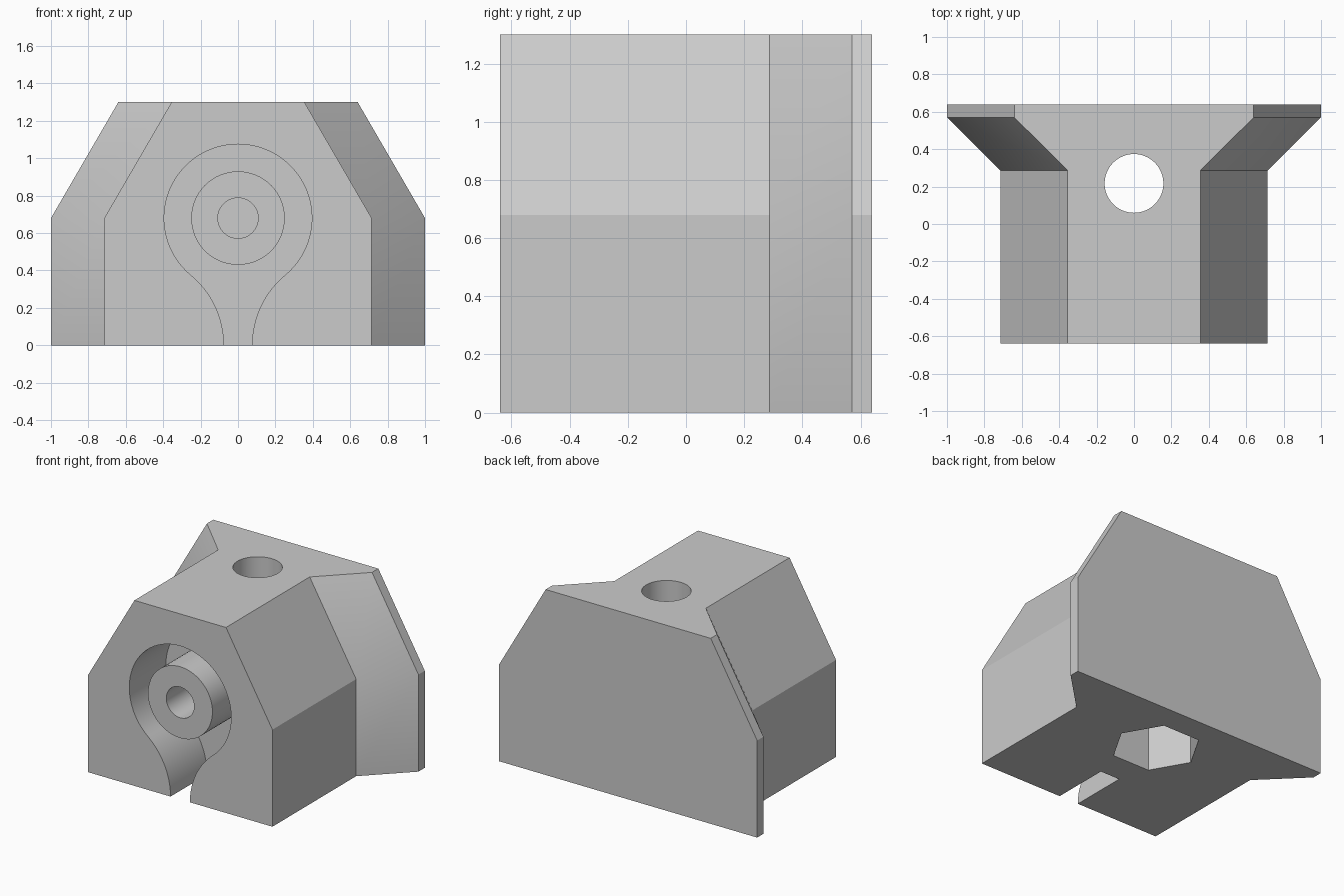
import bpy, bmesh, math
from mathutils import Matrix, Vector

if "Cube" in bpy.data.objects:
    bpy.data.objects.remove(bpy.data.objects["Cube"])

grey = bpy.data.materials.new("light grey")
grey.use_nodes = True
colour = (0.6, 0.6, 0.6, 1)
grey.diffuse_color = colour
grey.node_tree.nodes["Principled BSDF"].inputs["Base Color"].default_value = colour

FRONT, BACK = -0.64, 0.64
AXIS_Z = 0.68          # height of the boss and of the side bevel
POCKET_FLOOR = -0.235
BORE_Y = 0.217


def loft(name, rings):
    """Closed solid through matching rings of points."""
    bm = bmesh.new()
    rows = [[bm.verts.new(p) for p in ring] for ring in rings]
    n = len(rows[0])
    for a, b in zip(rows, rows[1:]):
        for i in range(n):
            j = (i + 1) % n
            bm.faces.new((a[i], a[j], b[j], b[i]))
    bm.faces.new(rows[0])
    bm.faces.new(rows[-1])
    bmesh.ops.recalc_face_normals(bm, faces=bm.faces)
    mesh = bpy.data.meshes.new(name)
    bm.to_mesh(mesh)
    bm.free()
    mesh.materials.append(grey)
    obj = bpy.data.objects.new(name, mesh)
    bpy.context.collection.objects.link(obj)
    return obj


def arc(cx, cz, r, start, end, steps):
    return [(cx + r * math.cos(t), cz + r * math.sin(t))
            for t in (start + (end - start) * i / steps for i in range(steps + 1))]


def circle(cx, cy, r, sides):
    return arc(cx, cy, r, 0, math.tau, sides)[:-1]


def along_y(name, outline, y0, y1):
    return loft(name, [[(x, y, z) for x, z in outline] for y in (y0, y1)])


def along_z(name, outline, z0, z1):
    return loft(name, [[(x, y, z) for x, y in outline] for z in (z0, z1)])


def cut(obj, cutters):
    """Subtract the cutters and bake the result."""
    for cutter in cutters:
        cutter.hide_render = True
        mod = obj.modifiers.new("cut", "BOOLEAN")
        mod.operation = "DIFFERENCE"
        mod.solver = "EXACT"
        mod.object = cutter
    bpy.context.view_layer.update()
    baked = bpy.data.meshes.new_from_object(
        obj.evaluated_get(bpy.context.evaluated_depsgraph_get()))
    obj.modifiers.clear()
    obj.data = baked


# Body: one bevelled section, widening into the back plate
def section(w, y):
    half = [(w, 0), (w, AXIS_Z), (w - 0.36, 1.3)]
    return [(x, y, z) for x, z in half] + [(-x, y, z) for x, z in reversed(half)]


body = loft("body", [section(0.715, FRONT), section(0.715, 0.287),
                     section(1.0, 0.57), section(1.0, BACK)])

# Keyhole pocket: round top running tangentially into a narrow slot
R, SLOT = 0.395, 0.075
fillet = (AXIS_Z**2 + SLOT**2 - R**2) / (2 * (R - SLOT))
fx = SLOT + fillet
lean = math.atan2(AXIS_Z, fx)
right = arc(fx, 0, fillet, math.pi, math.pi - lean, 16)
top = arc(0, AXIS_Z, R, -lean, math.pi + lean, 64)
outline = ([(SLOT, -0.1)] + right + top[1:-1]
           + [(-x, z) for x, z in reversed(right)] + [(-SLOT, -0.1)])
pocket = along_y("pocket_cutter", outline, FRONT - 0.1, POCKET_FLOOR)

# Vertical bolt hole with a hexagonal nut recess underneath
bolt = along_z("bolt_cutter", circle(0, BORE_Y, 0.157, 64), -0.1, 1.4)
nut = along_z("nut_cutter", circle(0, BORE_Y, 0.285, 6), -0.1, 0.4)
cut(body, [pocket, bolt, nut])

# Boss standing in the pocket, flush with the front face
boss = along_y("boss", circle(0, AXIS_Z, 0.25, 64), FRONT, POCKET_FLOOR)
bore = along_y("bore_cutter", circle(0, AXIS_Z, 0.108, 48), FRONT - 0.1, POCKET_FLOOR + 0.1)
cut(boss, [bore])

for helper in (pocket, bolt, nut, bore):
    bpy.data.objects.remove(helper)

# Smooth the round walls, keep the edges crisp
bpy.ops.object.select_all(action="DESELECT")
for obj in (body, boss):
    obj.select_set(True)
bpy.context.view_layer.objects.active = body
bpy.ops.object.shade_smooth_by_angle(angle=math.radians(25))
